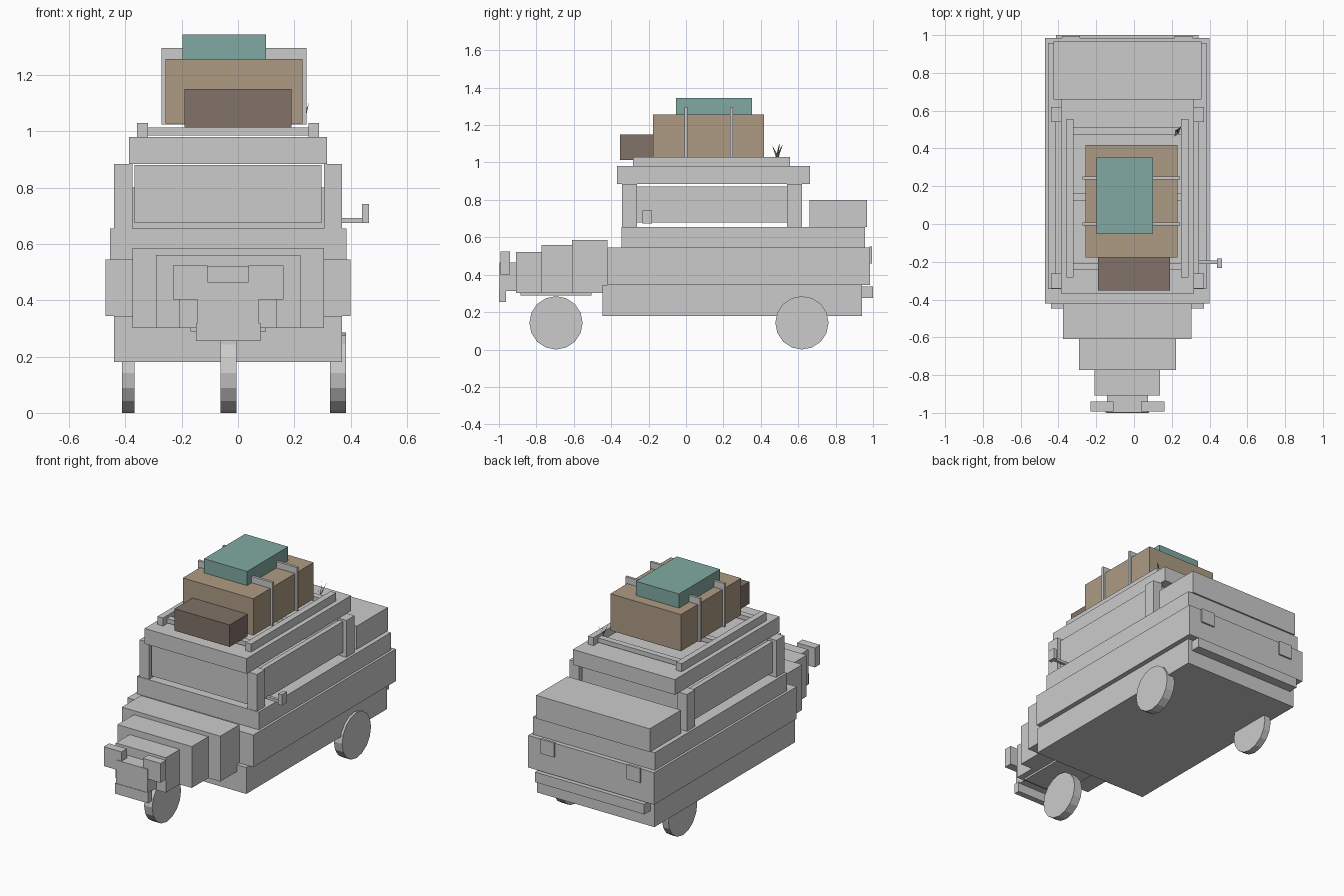
import bpy, bmesh
from math import pi, cos, sin

if "Cube" in bpy.data.objects:
    bpy.data.objects.remove(bpy.data.objects["Cube"])

XC = -0.035  # centre line of the vehicle body


def material(name, rgb):
    m = bpy.data.materials.new(name)
    m.diffuse_color = (*rgb, 1)
    m.use_nodes = True
    m.node_tree.nodes["Principled BSDF"].inputs["Base Color"].default_value = m.diffuse_color
    return m


def add_mesh(name, verts, faces, mat=None):
    me = bpy.data.meshes.new(name)
    me.from_pydata(verts, [], faces)
    if mat:
        me.materials.append(mat)
    ob = bpy.data.objects.new(name, me)
    bpy.context.collection.objects.link(ob)
    return ob


def box(name, x, y, z, mat=None):
    """Box from (min, max) ranges."""
    v = [(a, b, c) for a in x for b in y for c in z]
    f = [(0, 1, 3, 2), (4, 6, 7, 5), (0, 4, 5, 1), (2, 3, 7, 6), (0, 2, 6, 4), (1, 5, 7, 3)]
    return add_mesh(name, v, f, mat)


def mid(name, half, y, z):
    """Box centred on the body centre line."""
    return box(name, (XC - half, XC + half), y, z)


def pair(name, inner, outer, y, z):
    """Two boxes mirrored about the centre line."""
    box(name + "_right", (XC + inner, XC + outer), y, z)
    box(name + "_left", (XC - outer, XC - inner), y, z)


def wheel(name, x0, x1, y, r=0.1425, n=16):
    ring = [(y + r * cos(2 * pi * i / n), r + r * sin(2 * pi * i / n)) for i in range(n)]
    v = [(x, a, b) for x in (x0, x1) for a, b in ring]
    f = [tuple(range(n))[::-1], tuple(range(n, 2 * n))]
    f += [(i, (i + 1) % n, n + (i + 1) % n, n + i) for i in range(n)]
    add_mesh(name, v, f)


# body tiers
mid("lower_body", 0.405, (-0.447, 0.94), (0.18, 0.345))
mid("middle_body", 0.435, (-0.42, 0.985), (0.345, 0.545))
mid("upper_body", 0.42, (-0.345, 0.957), (0.545, 0.655))
mid("rear_deck", 0.392, (0.66, 0.967), (0.655, 0.80))

# cabin pillars, windows and roof
pair("front_pillar", 0.34, 0.405, (-0.342, -0.262), (0.655, 0.885))
pair("rear_pillar", 0.34, 0.405, (0.54, 0.62), (0.655, 0.885))
mid("windshield", 0.332, (-0.33, -0.30), (0.675, 0.88))
mid("rear_window", 0.332, (0.57, 0.60), (0.675, 0.88))
pair("side_window", 0.35, 0.38, (-0.265, 0.54), (0.68, 0.872))
mid("roof", 0.352, (-0.368, 0.662), (0.885, 0.98))

# stepped hood and nose
mid("hood_wide", 0.34, (-0.61, -0.42), (0.302, 0.585))
mid("hood_middle", 0.257, (-0.772, -0.61), (0.302, 0.56))
mid("hood_narrow", 0.173, (-0.908, -0.772), (0.302, 0.52))
mid("nose", 0.108, (-0.965, -0.908), (0.312, 0.465))
mid("grille", 0.108, (-0.997, -0.96), (0.315, 0.465))
mid("front_bumper", 0.115, (-1.0, -0.963), (0.255, 0.32))
mid("front_skid_plate", 0.134, (-0.885, -0.505), (0.29, 0.315))
pair("headlight", 0.073, 0.196, (-0.993, -0.94), (0.402, 0.523))

# wheels
wheel("front_wheel", -0.062, -0.006, -0.695)
wheel("rear_wheel_left", -0.412, -0.368, 0.62)
wheel("rear_wheel_right", 0.327, 0.384, 0.62)

# rear lights and bumper
pair("tail_light", 0.25, 0.345, (0.98, 0.995), (0.46, 0.55))
mid("rear_bumper", 0.377, (0.935, 1.0), (0.275, 0.338))
# side mirror
box("mirror_arm", (0.33, 0.465), (-0.212, -0.193), (0.675, 0.692))
box("mirror_head", (0.44, 0.465), (-0.232, -0.182), (0.675, 0.742))

# roof rack
pair("rack_rail", 0.285, 0.323, (-0.283, 0.555), (0.98, 1.03))
for i, y in enumerate((-0.225, 0.143, 0.493)):
    mid(f"rack_crossbar_{i + 1}", 0.29, (y - 0.019, y + 0.019), (0.985, 1.013))

# luggage with straps
brown = material("brown_leather", (0.42, 0.33, 0.23))
teal = material("teal_cloth", (0.22, 0.40, 0.36))
dark = material("dark_leather", (0.22, 0.17, 0.14))
green = material("grass_green", (0.22, 0.26, 0.12))
box("large_trunk", (-0.257, 0.23), (-0.177, 0.417), (1.028, 1.257), brown)
box("top_case", (-0.198, 0.10), (-0.053, 0.352), (1.257, 1.345), teal)
box("front_bag", (-0.19, 0.19), (-0.353, -0.177), (1.013, 1.15), dark)
for i, y in enumerate((0.0, 0.243)):
    box(f"luggage_strap_{i + 1}", (-0.272, 0.243), (y - 0.008, y + 0.008), (1.025, 1.297))

# small grass sprig at the rack corner
base = (0.228, 0.488, 1.03)
for i, (dx, dy, dz) in enumerate(((0.024, 0.03, 0.07), (-0.015, -0.027, 0.06), (0.0, 0.012, 0.075))):
    bx, by, bz = base
    w = 0.008
    add_mesh(f"grass_blade_{i + 1}",
             [(bx - w, by + w, bz), (bx + w, by - w, bz), (bx + dx, by + dy, bz + dz)],
             [(0, 1, 2)], green)
